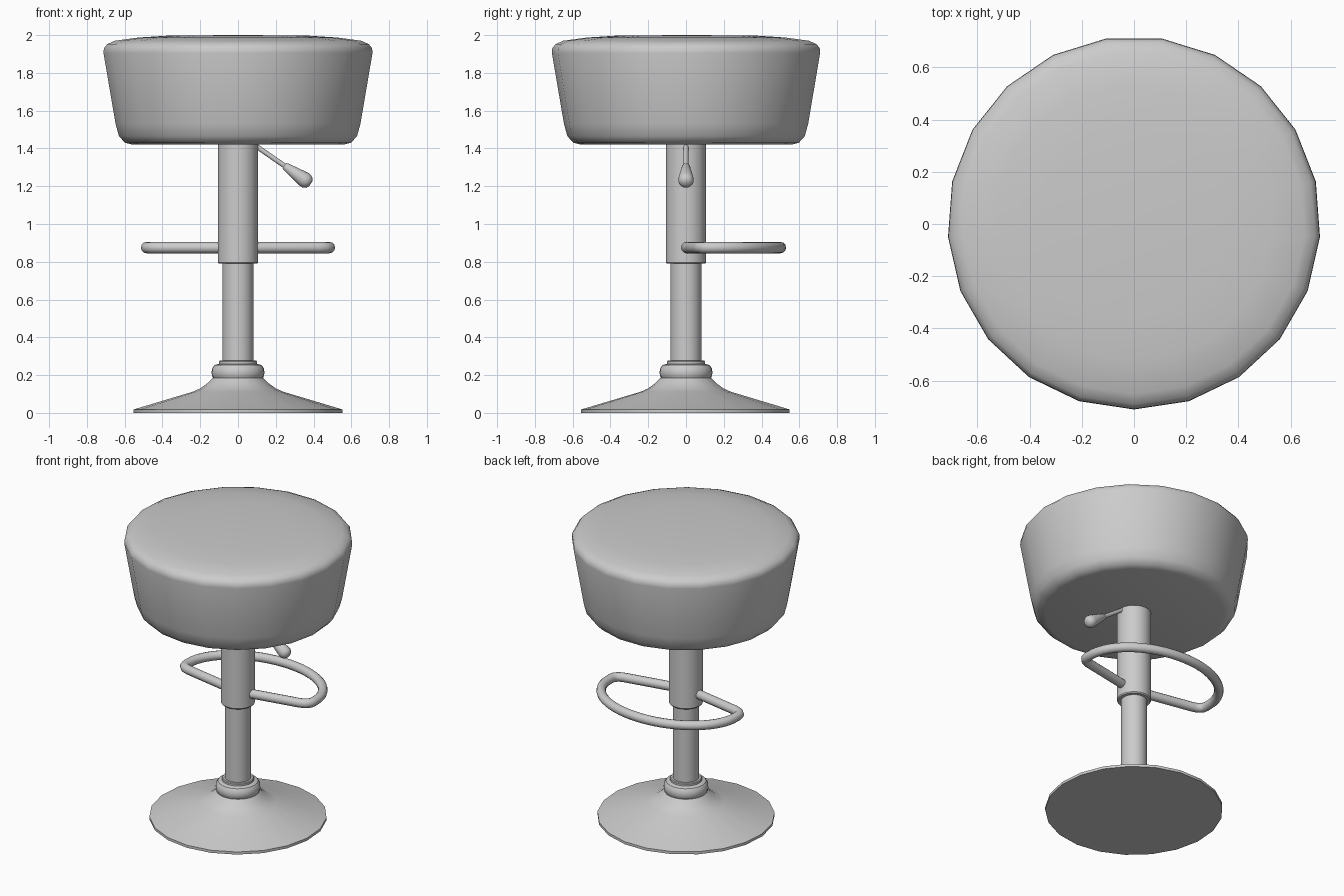
import bpy, bmesh
from math import sin, cos, pi, radians
from mathutils import Vector, Matrix

if "Cube" in bpy.data.objects:
    bpy.data.objects.remove(bpy.data.objects["Cube"])


def finish(obj, angle=35):
    bpy.ops.object.select_all(action='DESELECT')
    obj.select_set(True)
    bpy.context.view_layer.objects.active = obj
    bpy.ops.object.shade_smooth_by_angle(angle=radians(angle))


def lathe(name, profile, sides, matrix=Matrix()):
    """Revolve (radius, height) points round z, first corner towards -y."""
    bm = bmesh.new()
    verts = [bm.verts.new((0, -r, z)) for r, z in profile]
    edges = [bm.edges.new(pair) for pair in zip(verts, verts[1:])]
    bmesh.ops.spin(bm, geom=verts + edges, cent=(0, 0, 0), axis=(0, 0, 1),
                   angle=2 * pi, steps=sides)
    bmesh.ops.remove_doubles(bm, verts=bm.verts, dist=1e-4)
    bmesh.ops.recalc_face_normals(bm, faces=bm.faces)
    bm.transform(matrix)
    mesh = bpy.data.meshes.new(name)
    bm.to_mesh(mesh)
    bm.free()
    obj = bpy.data.objects.new(name, mesh)
    bpy.context.collection.objects.link(obj)
    finish(obj)
    return obj


# Padded seat: coarse 21-sided outline, slightly domed top
lathe("seat", [(0, 1.42), (0.56, 1.42), (0.60, 1.43), (0.632, 1.465),
               (0.65, 1.53), (0.714, 1.905), (0.712, 1.93), (0.695, 1.952),
               (0.655, 1.97), (0.53, 1.987), (0.36, 1.998), (0, 2.0)], 21,
      Matrix.Translation((0, 0.004, 0)))

# Flared foot
lathe("base", [(0, 0), (0.555, 0), (0.555, 0.018), (0.24, 0.112),
               (0.20, 0.13), (0.165, 0.155), (0.135, 0.185), (0, 0.185)], 21)

# Rounded collar and thin ring above the foot
lathe("collar", [(0, 0.175), (0.125, 0.175), (0.136, 0.19), (0.14, 0.21),
                 (0.138, 0.235), (0.125, 0.253), (0.10, 0.26),
                 (0.10, 0.272), (0.096, 0.277), (0, 0.277)], 24)

# Gas-lift column and outer sleeve
lathe("column", [(0, 0.2), (0.082, 0.2), (0.082, 0.85), (0, 0.85)], 24)
lathe("sleeve", [(0, 0.79), (0.102, 0.79), (0.107, 0.797),
                 (0.107, 1.43), (0, 1.43)], 24)

# Height lever: thin rod and tapered grip sharing one axis
start, end = Vector((0.07, 0, 1.43)), Vector((0.385, 0, 1.212))
aim = (end - start).to_track_quat('Z', 'Y').to_matrix().to_4x4()
aim = Matrix.Translation(start) @ aim
length = (end - start).length
lathe("lever_rod", [(0, 0), (0.013, 0), (0.013, 0.26), (0, 0.26)], 12, aim)
lathe("lever_grip", [(0, length - 0.172), (0.016, length - 0.17),
                     (0.021, length - 0.162), (0.041, length - 0.045),
                     (0.04, length - 0.025), (0.03, length - 0.008),
                     (0.014, length), (0, length)], 16, aim)

# Footrest: slanted bars, tight corners and an elliptical bow behind
half = [(0.06, -0.003), (0.25, 0.034), (0.425, 0.068), (0.457, 0.08),
        (0.478, 0.102), (0.484, 0.13)]
half += [(0.484 * cos(t), 0.15 + 0.35 * sin(t))
         for t in (radians(6 * i) for i in range(1, 15))]
path = half + [(0, 0.5)] + [(-x, y) for x, y in reversed(half)]
curve = bpy.data.curves.new("footrest", 'CURVE')
curve.dimensions = '3D'
curve.bevel_depth = 0.03
curve.bevel_resolution = 4
curve.use_fill_caps = True
spline = curve.splines.new('POLY')
spline.points.add(len(path) - 1)
for p, (x, y) in zip(spline.points, path):
    p.co = (x, y, 0.875, 1)
footrest = bpy.data.objects.new("footrest", curve)
bpy.context.collection.objects.link(footrest)
bpy.ops.object.select_all(action='DESELECT')
footrest.select_set(True)
bpy.context.view_layer.objects.active = footrest
bpy.ops.object.convert(target='MESH')
finish(bpy.context.view_layer.objects.active, 50)
